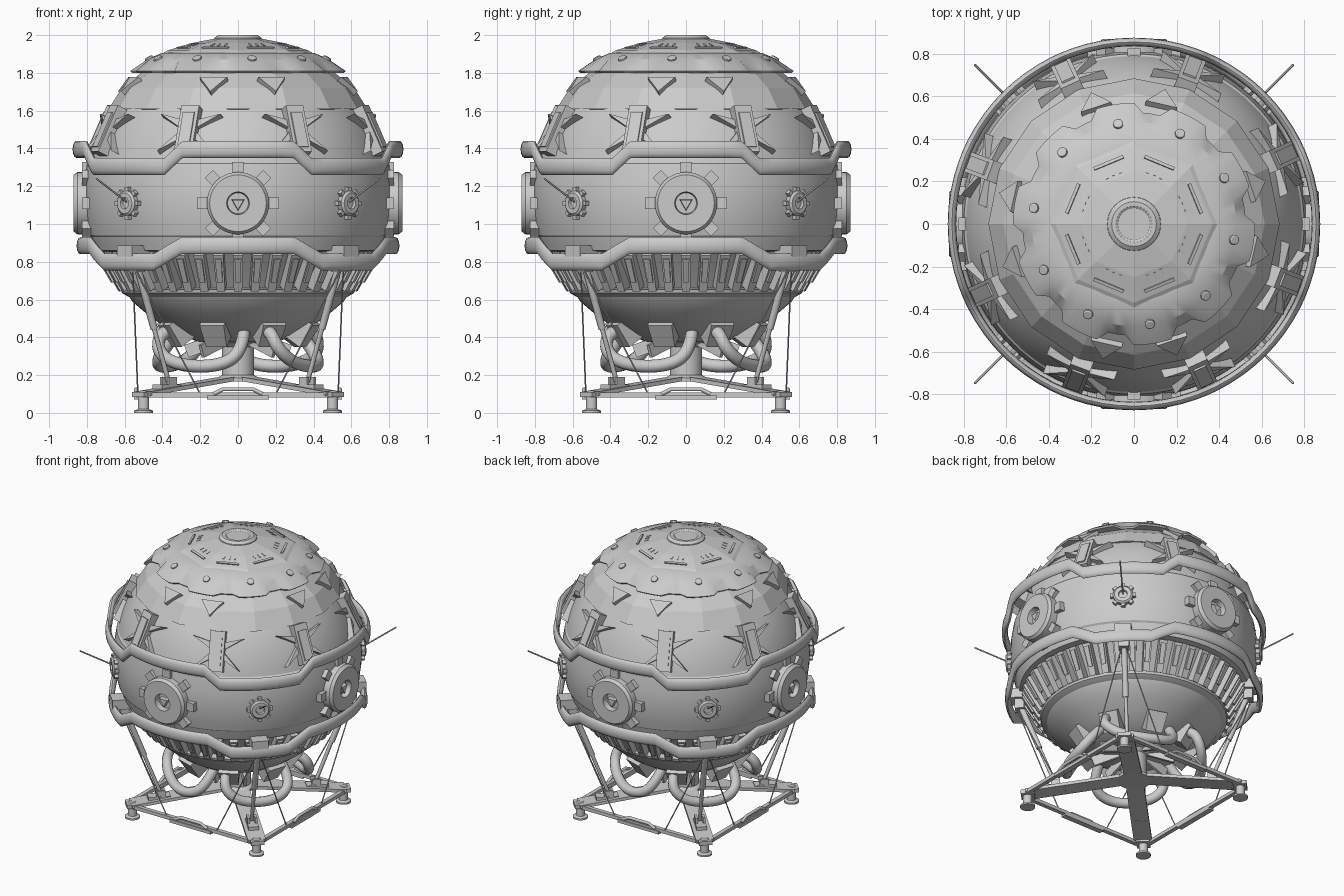
import bpy, bmesh
from math import sin, cos, pi, radians, sqrt
from mathutils import Matrix, Vector

cube = bpy.data.objects.get("Cube")
if cube:
    bpy.data.objects.remove(cube)

GREY = (0.6, 0.6, 0.6, 1)
mat = bpy.data.materials.new("plain_grey")
mat.use_nodes = True
mat.diffuse_color = GREY
mat.node_tree.nodes["Principled BSDF"].inputs["Base Color"].default_value = GREY

R, MID = 0.81, 1.15            # main sphere
QUARTERS = [0, 90, 180, 270]
DIAGONALS = [a + 45 for a in QUARTERS]
EIGHTHS = [22.5 + 45 * i for i in range(8)]


def finish(name, bm, smooth=30):
    bmesh.ops.remove_doubles(bm, verts=bm.verts, dist=1e-5)
    bmesh.ops.recalc_face_normals(bm, faces=bm.faces)
    me = bpy.data.meshes.new(name)
    bm.to_mesh(me)
    bm.free()
    me.materials.append(mat)
    me.polygons.foreach_set("use_smooth", [smooth > 0] * len(me.polygons))
    if smooth:
        me.set_sharp_from_angle(angle=radians(smooth))
    bpy.context.collection.objects.link(bpy.data.objects.new(name, me))


def at(angle, r, z, tilt=0):
    """Frame on the body: X outward, Y sideways, Z up; tilt leans the top inward."""
    return (Matrix.Rotation(radians(angle), 4, 'Z') @ Matrix.Translation((r, 0, z))
            @ Matrix.Rotation(radians(-tilt), 4, 'Y'))


def box(bm, m, size, taper=1):
    vs = bmesh.ops.create_cube(bm, size=1)["verts"]
    for v in vs:
        if v.co.z < 0:
            v.co.y *= taper
        v.co = m @ Vector(a * b for a, b in zip(v.co, size))


def prism(bm, m, pts, low, high):
    """Flat plate with an outline in local YZ, thick along X."""
    a = [bm.verts.new(m @ Vector((low, y, z))) for y, z in pts]
    b = [bm.verts.new(m @ Vector((high, y, z))) for y, z in pts]
    bm.faces.new(a)
    bm.faces.new(b)
    for i in range(len(pts)):
        j = (i + 1) % len(pts)
        bm.faces.new((a[i], a[j], b[j], b[i]))


def spin(bm, prof, n=64, m=Matrix(), wave=None):
    rows = []
    for i in range(n):
        t = 2 * pi * i / n
        row = []
        for r, z in prof:
            k = wave(t, r) if wave else r
            row.append(bm.verts.new(m @ Vector((k * cos(t), k * sin(t), z))))
        rows.append(row)
    for i in range(n):
        p, q = rows[i], rows[(i + 1) % n]
        for j in range(len(prof) - 1):
            bm.faces.new((p[j], q[j], q[j + 1], p[j + 1]))


def lathe(name, prof, n=64, smooth=30, wave=None):
    bm = bmesh.new()
    spin(bm, prof, n, Matrix(), wave)
    finish(name, bm, smooth)


def tubes(name, paths, radius, curved=False):
    cu = bpy.data.curves.new(name, 'CURVE')
    cu.dimensions = '3D'
    cu.bevel_depth, cu.bevel_resolution = radius, 3
    cu.use_fill_caps = True
    for path in paths:
        sp = cu.splines.new('NURBS' if curved else 'POLY')
        sp.points.add(len(path) - 1)
        for p, co in zip(sp.points, path):
            p.co = (*co, 1)
        if curved:
            sp.order_u, sp.use_endpoint_u, sp.resolution_u = 3, True, 6
        sp.use_smooth = True
    cu.materials.append(mat)
    bpy.context.collection.objects.link(bpy.data.objects.new(name, cu))


def globe(z, extra=0.0):
    return sqrt(R * R - (z - MID) ** 2) + extra


# Main shell with a raised belt
prof = [(0.6, 0.84)] + [(globe(z), z) for z in (0.86, 0.9, 0.93)]
prof += [(globe(z, 0.008), z) for z in (0.94, 1.0, 1.07, 1.15, 1.23, 1.32)]
prof += [(globe(1.33 + 0.05 * i), 1.33 + 0.05 * i) for i in range(12)]
lathe("body_shell", prof, 96)

# Faceted collar and stepped crown
lathe("faceted_collar", [(0.48, 1.825), (0.615, 1.72), (0.685, 1.61), (0.65, 1.60)], 16, 0)


def scallop(t, r):
    return r - (0.045 if r > 0.5 and cos(10 * (t - radians(27))) < -0.1 else 0)


lathe("scalloped_skirt", [(0.36, 1.91), (0.405, 1.905), (0.48, 1.872), (0.57, 1.81),
                          (0.56, 1.80), (0.45, 1.80)], 80, 30, scallop)
lathe("crown_cap", [(0.42, 1.89), (0.37, 1.92), (0.25, 1.957), (0.13, 1.98), (0, 1.98)], 8, 0)
lathe("crown_hub", [(0.13, 1.96), (0.125, 1.985), (0.105, 2.0), (0.085, 2.0),
                    (0.075, 1.993), (0, 1.993)], 32)

bm = bmesh.new()
for i in range(10):
    spin(bm, [(0.024, -0.02), (0.024, 0.008), (0.018, 0.012), (0, 0.012)], 12,
         at(27 + 36 * i, 0.475, 1.874, 60) @ Matrix.Rotation(pi / 2, 4, 'Y'))
finish("skirt_bolts", bm)

bm = bmesh.new()
for a in EIGHTHS:
    box(bm, at(a, 0.31, 1.929, 70), (0.02, 0.15, 0.015))
    for d in (-8, 0, 8):
        box(bm, at(a + d, 0.26, 1.945, 70), (0.012, 0.012, 0.03))
finish("crown_vents", bm, 0)

# Triangular plates below the skirt
bm = bmesh.new()
for q in QUARTERS:
    for d in (18, 77):
        prism(bm, at(q + d, 0.60, 1.73, 44), [(-0.075, 0.05), (0.075, 0.05), (0, -0.055)], -0.03, 0.018)
finish("triangle_plates", bm, 0)

# Shoulder brackets with slim spikes
bm = bmesh.new()
for a in EIGHTHS:
    m = at(a + 2, 0.742, 1.49, 25)
    box(bm, m, (0.08, 0.10, 0.27))
    box(bm, m @ Matrix.Translation((0.04, 0, -0.01)), (0.018, 0.065, 0.2))
    for s in (-1, 1):
        prism(bm, m, [(s * 0.04, 0.06), (s * 0.17, 0.095), (s * 0.04, 0.01)], -0.05, 0.018)
        prism(bm, m, [(s * 0.04, 0), (s * 0.155, -0.12), (s * 0.04, -0.05)], -0.05, 0.018)
finish("shoulder_brackets", bm, 0)


# Stepped guard rings, high over each port and low at the corners
def guard_ring(name, radius, high, low, a0, a1):
    bm, rows = bmesh.new(), []
    stops = [-a0, -(a0 + a1) / 2, *range(-a0 + 5, a0, 5), a0, (a0 + a1) / 2, a1]
    stops += [a1 + (90 - 2 * a1) * i / 8 for i in range(1, 9)]
    for a in sorted((q + s) % 360 for q in QUARTERS for s in stops):
        off = abs((a + 45) % 90 - 45)
        z = high + (low - high) * min(max((off - a0) / (a1 - a0), 0), 1)
        m = at(a, radius, z)
        rows.append([bm.verts.new(m @ Vector((0.02 * cos(k * pi / 6), 0, 0.045 * sin(k * pi / 6))))
                     for k in range(12)])
    for p, q in zip(rows, rows[1:] + rows[:1]):
        for k in range(12):
            bm.faces.new((p[k], q[k], q[k - 1], p[k - 1]))
    finish(name, bm, 40)


guard_ring("upper_guard_ring", 0.856, 1.395, 1.305, 20, 27)
guard_ring("lower_guard_ring", 0.835, 0.885, 0.80, 21, 32)


# Toothed ports: large on the four sides, small on the corners
def ports(name, angles, radius, face, depth, tooth, prof):
    bm = bmesh.new()
    for a in angles:
        m = at(a, face, 1.11) @ Matrix.Rotation(pi / 2, 4, 'Y')
        spin(bm, prof, 40, m)
        for i in range(8):
            t = m @ Matrix.Rotation(i * pi / 4, 4, 'Z') @ Matrix.Translation((radius, 0, -depth))
            box(bm, t, (tooth, tooth, tooth))
    finish(name, bm)


ports("large_ports", QUARTERS, 0.188, 0.87, 0.075, 0.06,
      [(0.165, -0.13), (0.165, -0.02), (0.15, 0), (0.06, 0), (0.055, -0.04), (0, -0.04)])
ports("small_ports", DIAGONALS, 0.072, 0.85, 0.025, 0.026,
      [(0.066, -0.06), (0.066, -0.01), (0.055, 0), (0.03, 0), (0.027, -0.015), (0, -0.015)])
bm = bmesh.new()
for a in QUARTERS:
    spin(bm, [(0.042, -0.05), (0.035, -0.01), (0, -0.01)], 3,
         at(a, 0.87, 1.11) @ Matrix.Rotation(pi / 2, 4, 'Y'))
finish("port_cores", bm, 0)
tubes("antennas", [[at(a, 0.82, 1.11) @ Vector(), at(a, 1.06, 1.24) @ Vector()] for a in DIAGONALS], 0.005)

# Ribbed lower section
lathe("rib_core", [(0.74, 0.88), (0.70, 0.84), (0.57, 0.66), (0.62, 0.652), (0.615, 0.635),
                   (0.58, 0.615), (0.5, 0.6)])
bm = bmesh.new()
for i in range(44):
    m = at(i * 360 / 44, 0.66, 0.755, -30)
    box(bm, m, (0.065, 0.055, 0.22), 0.8)
    box(bm, m @ Matrix.Translation((0.034, 0, 0.02)), (0.02, 0.035, 0.14), 0.8)
finish("cooling_ribs", bm, 0)

# Underside bowl, column and gussets
lathe("under_bowl", [(0.58, 0.62), (0.56, 0.59), (0.49, 0.53), (0.41, 0.47), (0.31, 0.41), (0.2, 0.375), (0, 0.36)])
lathe("column", [(0.12, 0.38), (0.085, 0.35), (0.085, 0.20), (0.11, 0.185), (0.11, 0.165), (0, 0.165)], 32)
bm = bmesh.new()
for a in EIGHTHS:
    box(bm, at(a + 22.5, 0.18, 0.36, -20), (0.2, 0.02, 0.07))
    box(bm, at(a + 4, 0.36, 0.435, -35), (0.1, 0.135, 0.14), 0.85)
finish("cable_sockets", bm, 0)

# Hanging cables
SAG = [(0, 0.36, 0.45), (0, 0.44, 0.43), (3, 0.48, 0.34), (16, 0.46, 0.265),
       (42, 0.45, 0.24), (62, 0.43, 0.27), (71, 0.38, 0.36), (73, 0.31, 0.44)]
tubes("hanging_cables", [[at(203 + q + d, r, z) @ Vector() for d, r, z in SAG] for q in QUARTERS], 0.034, True)

# Cross-shaped stand with feet
bm = bmesh.new()
for a in DIAGONALS:
    box(bm, at(a, 0.36, 0.145) @ Matrix.Rotation(radians(7), 4, 'Y'), (0.72, 0.12, 0.022))
    box(bm, at(a + 45, 0, 0) @ at(-45, 0.705, 0.097), (0.09, 0.09, 0.028))
    box(bm, at(a, 0.53, 0.135), (0.15, 0.07, 0.03))
    for s in (-1, 1):
        box(bm, at(a, 0.52, 0.16) @ Matrix.Translation((0, s * 0.025, 0)), (0.06, 0.015, 0.06))
finish("stand_arms", bm, 0)

bm = bmesh.new()
for a in DIAGONALS:
    spin(bm, [(0, 0), (0.05, 0), (0.05, 0.012), (0.03, 0.02), (0.03, 0.11), (0.02, 0.118), (0, 0.118)],
         20, at(a, 0.707, 0))
finish("feet", bm)

bm = bmesh.new()
for a in QUARTERS:
    box(bm, at(a, 0.525, 0.095), (0.03, 1.02, 0.025))
    box(bm, at(a, 0.53, 0.082), (0.04, 0.33, 0.022))
finish("stand_rails", bm, 0)
tubes("rail_handles", [[at(a, 0.54, z) @ Vector((0, y, 0)) for y, z in
                        ((-0.13, 0.1), (-0.08, 0.125), (0.08, 0.125), (0.13, 0.1))] for a in QUARTERS], 0.011)

# Struts and guy wires from the corner brackets
bm = bmesh.new()
for a in DIAGONALS:
    box(bm, at(a, 0.77, 0.85), (0.16, 0.11, 0.07))
    box(bm, at(a, 0.76, 0.79), (0.06, 0.07, 0.09))
finish("corner_brackets", bm, 0)
ends = [(at(a, 0.76, 0.79) @ Vector(), at(a, 0.52, 0.165) @ Vector()) for a in DIAGONALS]
tubes("struts", ends, 0.013)
tubes("strut_sleeves", [(p, p.lerp(q, 0.55)) for p, q in ends], 0.02)
tubes("guy_wires", [(at(a, 0.79, 0.79) @ Vector(), at(a + 45 * s, 0.53, 0.1) @ Vector((0, -0.2 * s, 0)))
                    for a in DIAGONALS for s in (-1, 1)], 0.004)
